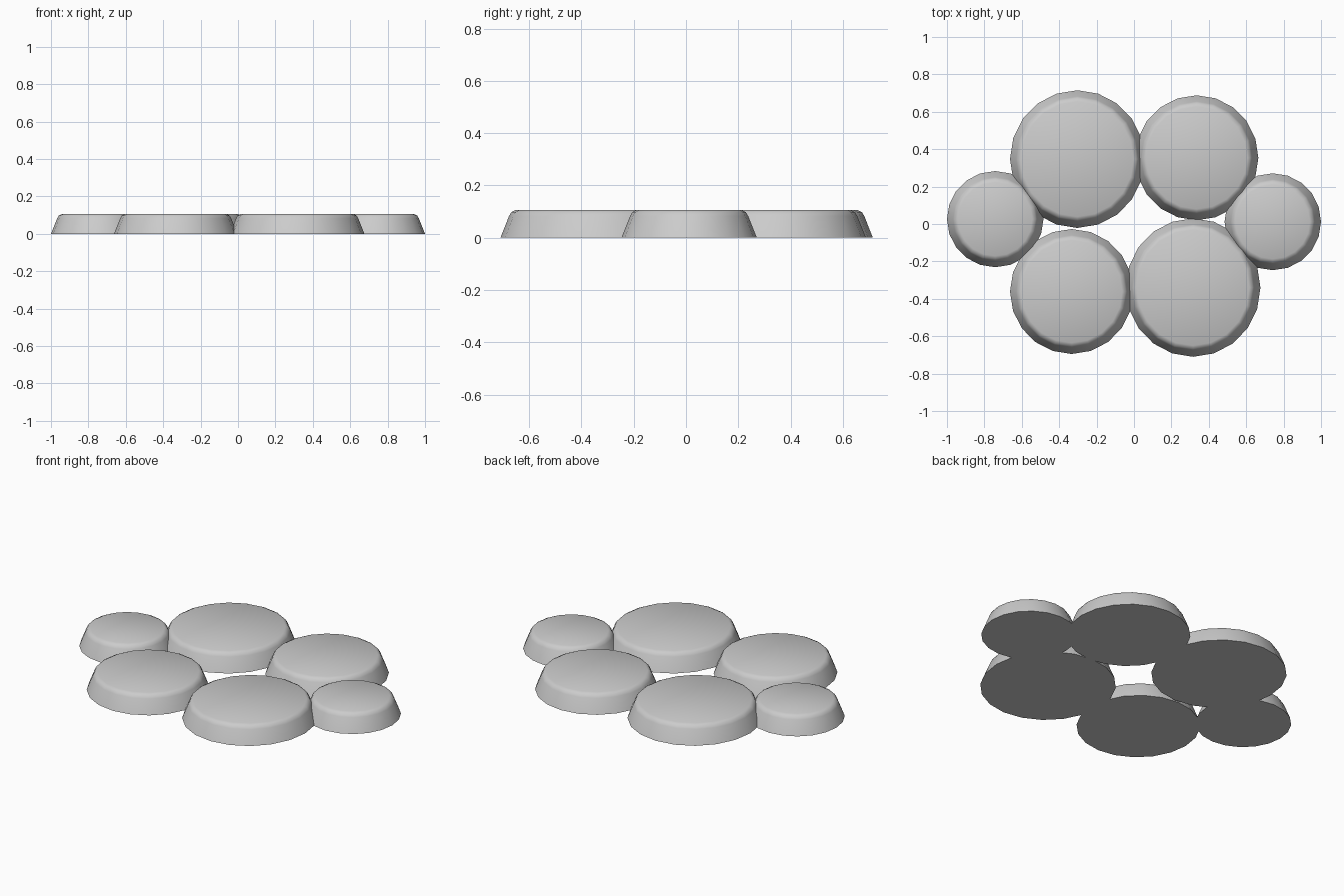
import bpy, bmesh, math

if "Cube" in bpy.data.objects:
    bpy.data.objects.remove(bpy.data.objects["Cube"])

SIDES = 20
# profile: (inset from base outline, height)
PROFILE = [(0.0, 0.0), (0.033, 0.083), (0.042, 0.098), (0.06, 0.107)]


def make_disc(name, cx, cy, rx, ry, turn=0.0):
    """Low tapered disc with a softened upper rim."""
    bm = bmesh.new()
    rings = []
    for inset, z in PROFILE:
        ring = []
        for i in range(SIDES):
            a = 2 * math.pi * i / SIDES + turn
            ring.append(bm.verts.new((math.cos(a) * (rx - inset),
                                      math.sin(a) * (ry - inset), z)))
        rings.append(ring)
    for low, high in zip(rings, rings[1:]):
        for i in range(SIDES):
            j = (i + 1) % SIDES
            bm.faces.new((low[i], low[j], high[j], high[i]))
    bm.faces.new(rings[-1])
    bm.faces.new(rings[0][::-1])
    mesh = bpy.data.meshes.new(name)
    bm.to_mesh(mesh)
    bm.free()
    ob = bpy.data.objects.new(name, mesh)
    ob.location = (cx, cy, 0)
    bpy.context.collection.objects.link(ob)
    bpy.ops.object.select_all(action='DESELECT')
    ob.select_set(True)
    bpy.context.view_layer.objects.active = ob
    bpy.ops.object.shade_smooth_by_angle(angle=math.radians(40))
    return ob


# two large, two medium and two small discs arranged in a ring
make_disc("large_disc_back_left", -0.303, 0.347, 0.360, 0.368)
make_disc("large_disc_front_right", 0.316, -0.340, 0.360, 0.370)
make_disc("medium_disc_back_right", 0.335, 0.354, 0.330, 0.334)
make_disc("medium_disc_front_left", -0.333, -0.361, 0.330, 0.334)
make_disc("small_disc_left", -0.742, 0.026, 0.258, 0.257)
make_disc("small_disc_right", 0.742, 0.012, 0.258, 0.259)
